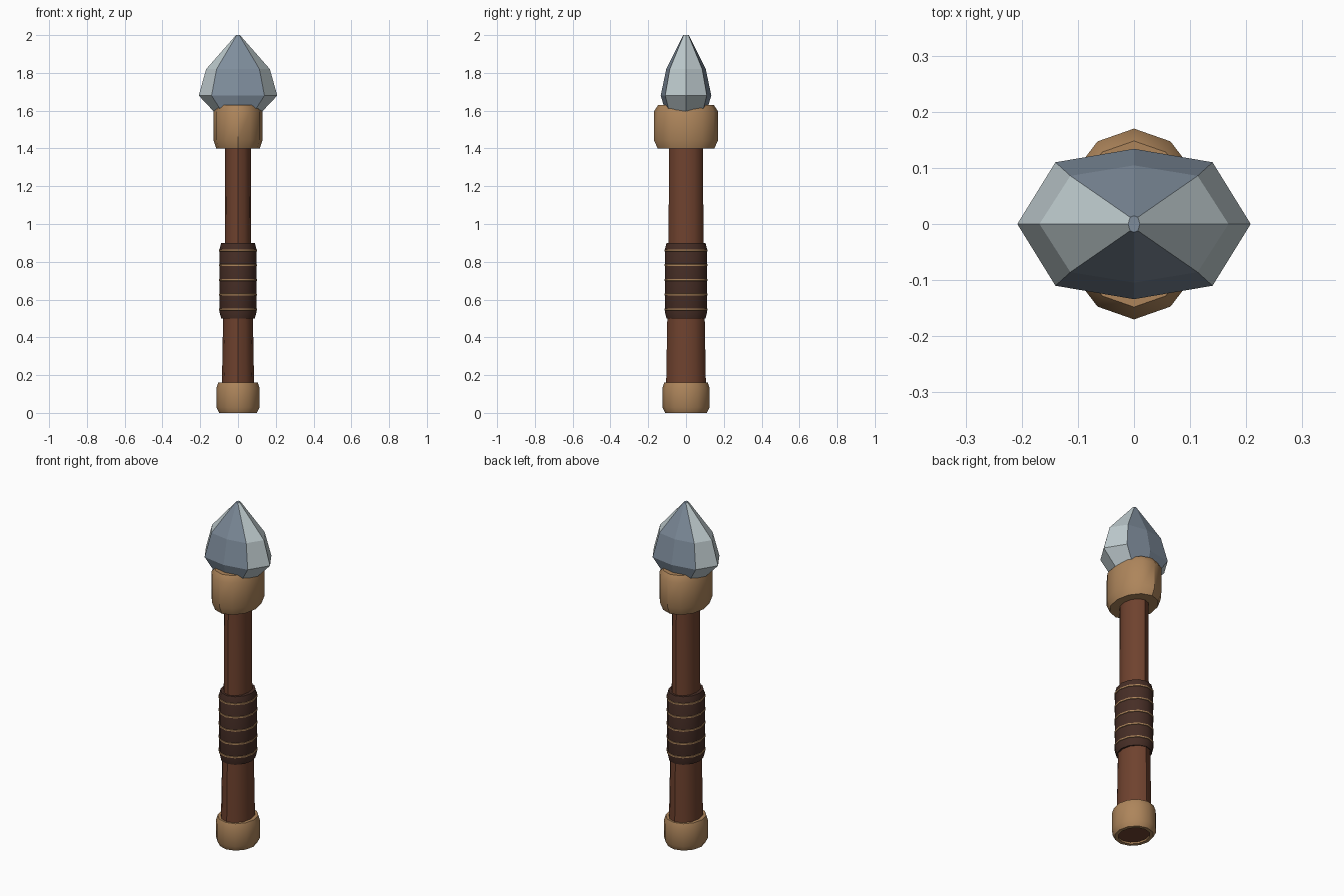
import bpy
import bmesh
from math import cos, sin, pi, radians

cube = bpy.data.objects.get("Cube")
if cube:
    bpy.data.objects.remove(cube, do_unlink=True)


def material(name, color):
    m = bpy.data.materials.new(name)
    m.use_nodes = True
    m.diffuse_color = (*color, 1)
    m.node_tree.nodes["Principled BSDF"].inputs["Base Color"].default_value = (*color, 1)
    return m


tan = material("tan leather", (0.42, 0.235, 0.105))
wood = material("red brown wood", (0.16, 0.055, 0.028))
wrap = material("dark leather", (0.062, 0.027, 0.019))
light_steel = material("light steel", (0.52, 0.60, 0.62))
dark_steel = material("blue steel", (0.21, 0.265, 0.33))


def loft(name, rings, mats, caps=True, closed=False):
    """Skin a stack of equal-length point rings."""
    bm = bmesh.new()
    loops = [[bm.verts.new(p) for p in ring] for ring in rings]
    n = len(loops[0])
    pairs = list(zip(loops, loops[1:]))
    if closed:
        pairs.append((loops[-1], loops[0]))
    for a, b in pairs:
        for i in range(n):
            j = (i + 1) % n
            bm.faces.new((a[i], a[j], b[j], b[i]))
    if caps and not closed:
        bm.faces.new(loops[0][::-1])
        bm.faces.new(loops[-1])
    bmesh.ops.recalc_face_normals(bm, faces=bm.faces)
    mesh = bpy.data.meshes.new(name)
    bm.to_mesh(mesh)
    bm.free()
    obj = bpy.data.objects.new(name, mesh)
    bpy.context.collection.objects.link(obj)
    for m in mats:
        mesh.materials.append(m)
    return obj


def oval(rx, ry, z, sides=12):
    return [(rx * cos(2 * pi * i / sides), ry * sin(2 * pi * i / sides), z)
            for i in range(sides)]


def smooth(obj):
    bpy.ops.object.select_all(action='DESELECT')
    obj.select_set(True)
    bpy.context.view_layer.objects.active = obj
    bpy.ops.object.shade_smooth_by_angle(angle=radians(35))


def turned(name, profile, mat, **options):
    obj = loft(name, [oval(*p) for p in profile], [mat], **options)
    smooth(obj)
    return obj


# Tapered oval shaft
turned("shaft", [(0.086, 0.106, 0.01), (0.085, 0.105, 0.16), (0.079, 0.099, 0.5),
                 (0.07, 0.092, 0.9), (0.067, 0.09, 1.5)], wood)

# Bevelled end cap, hollow underneath so the shaft end shows
turned("end_cap", [(0.1, 0.11, 0), (0.115, 0.125, 0.03), (0.115, 0.125, 0.13),
                   (0.105, 0.115, 0.16), (0.08, 0.095, 0.16), (0.08, 0.09, 0)],
       tan, closed=True)

# Collar that holds the head
turned("collar", [(0.115, 0.15, 1.4), (0.13, 0.17, 1.445),
                  (0.13, 0.17, 1.595), (0.113, 0.148, 1.63)], tan)

# Wrapped grip with thin cords
turned("grip", [(0.089, 0.103, 0.5), (0.098, 0.112, 0.535),
                (0.098, 0.112, 0.865), (0.089, 0.103, 0.9)], wrap)
for k in range(5):
    z = 0.548 + 0.078 * k
    cord = [(0.096, 0.11, z - 0.006), (0.101, 0.115, z - 0.004),
            (0.101, 0.115, z + 0.004), (0.096, 0.11, z + 0.006)]
    turned(f"grip_cord_{k + 1}", cord, tan)


# Faceted steel head
def head_ring(sx, sy, z):
    quarter = [(0.208, 0), (0.14, 0.11), (0, 0.134)]
    half = quarter + [(-x, y) for x, y in quarter[1::-1]]
    outline = half + [(x, -y) for x, y in half[-2:0:-1]]
    return [(x * sx, y * sy, z) for x, y in outline]


head = loft("spear_head", [head_ring(0.5, 0.75, 1.57), head_ring(1, 1, 1.68),
                           head_ring(0.81, 0.78, 1.82), head_ring(0.05, 0.11, 2.0)],
            [light_steel, dark_steel])
# Broad front and back faces and the tip are blue steel, the sides light steel
for face in head.data.polygons:
    if abs(face.normal.x) < abs(face.normal.y) * 0.5 or face.normal.z > 0.9:
        face.material_index = 1
